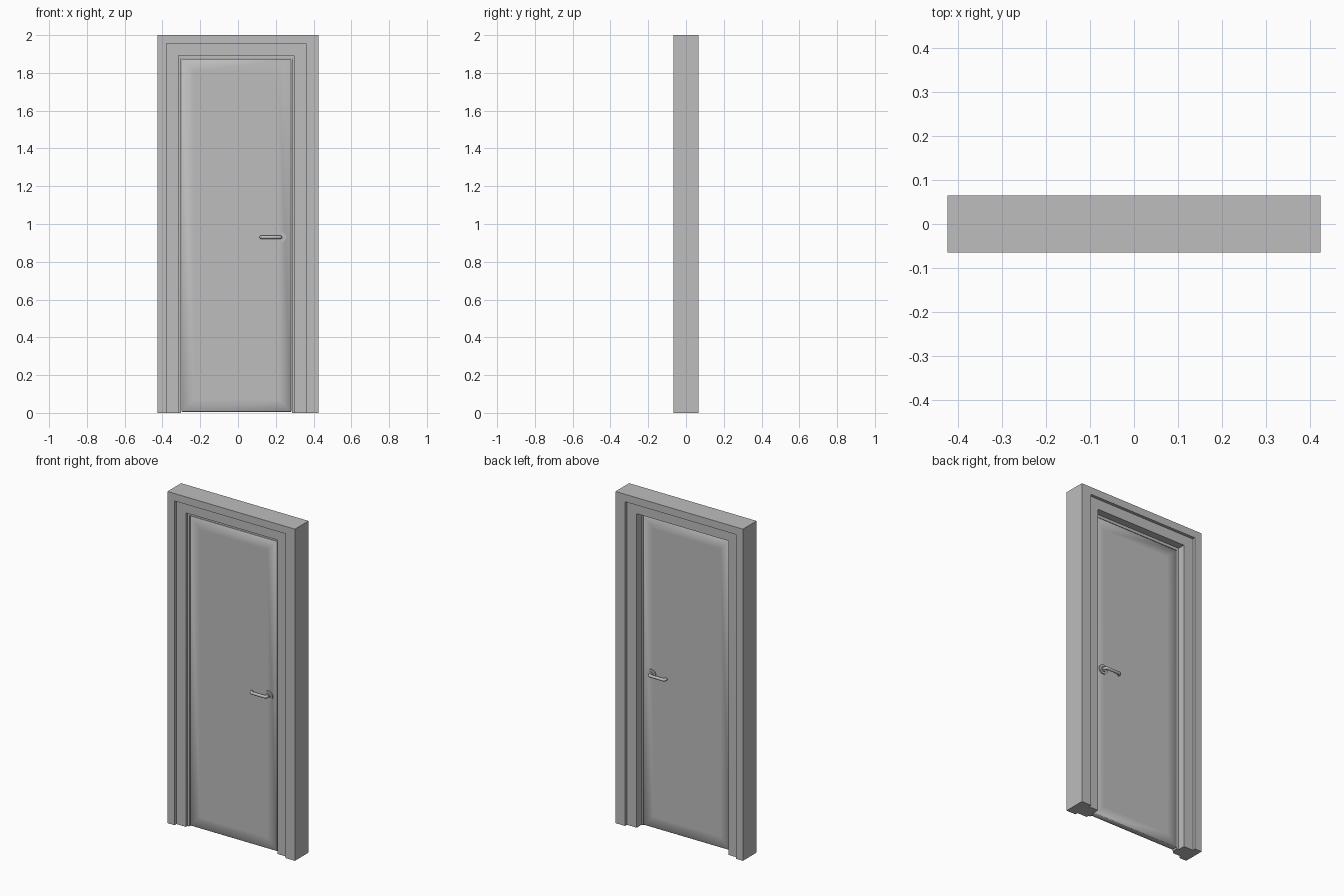
import bpy, bmesh, math
from mathutils import Vector

if "Cube" in bpy.data.objects:
    bpy.data.objects.remove(bpy.data.objects["Cube"])

grey = bpy.data.materials.new("neutral grey")
grey.diffuse_color = (0.51, 0.51, 0.51, 1)
grey.use_nodes = True
grey.node_tree.nodes["Principled BSDF"].inputs["Base Color"].default_value = grey.diffuse_color


def add_object(name, bm):
    bmesh.ops.recalc_face_normals(bm, faces=bm.faces)
    me = bpy.data.meshes.new(name)
    bm.to_mesh(me)
    bm.free()
    me.materials.append(grey)
    ob = bpy.data.objects.new(name, me)
    bpy.context.collection.objects.link(ob)
    return ob


def door_frame(name, outer, inner, y0, y1):
    """Upside-down U; outer and inner are (left, right, top)."""
    (a, b, t), (c, d, u) = outer, inner
    outline = [(a, 0), (a, t), (b, t), (b, 0), (d, 0), (d, u), (c, u), (c, 0)]
    bm = bmesh.new()
    face = bm.faces.new([bm.verts.new((x, y0, z)) for x, z in outline])
    ext = bmesh.ops.extrude_face_region(bm, geom=[face])
    moved = [v for v in ext["geom"] if isinstance(v, bmesh.types.BMVert)]
    bmesh.ops.translate(bm, verts=moved, vec=(0, y1 - y0, 0))
    return add_object(name, bm)


# Nested frames: wall surround, recessed jamb, thin stop around the leaf
wall = (-0.425, 0.425, 2.0)
opening = (-0.378, 0.361, 1.955)
jamb = (-0.315, 0.296, 1.893)
stop = (-0.302, 0.285, 1.876)
door_frame("wall_surround", wall, opening, -0.065, 0.065)
door_frame("jamb_frame", opening, jamb, -0.047, 0.047)
door_frame("door_stop", jamb, stop, -0.032, 0.002)

# Door leaf: softly shaded towards its edges
x0, x1, z0, z1 = -0.299, 0.282, 0.006, 1.873
y_front, y_back = -0.03, 0.005
bm = bmesh.new()
bmesh.ops.create_cube(bm, size=1)
for v in bm.verts:
    v.co = (x0 if v.co.x < 0 else x1, y_front if v.co.y < 0 else y_back,
            z0 if v.co.z < 0 else z1)
bmesh.ops.bevel(bm, geom=bm.edges[:], offset=0.002, segments=1, affect='EDGES')
panels = [f for f in bm.faces if abs(f.normal.y) > 0.9]
bmesh.ops.inset_individual(bm, faces=panels, thickness=0.09)
leaf = add_object("door_leaf", bm)
for p in leaf.data.polygons:
    p.use_smooth = True


def cylinder(name, center, radius, depth, side):
    bpy.ops.mesh.primitive_cylinder_add(
        vertices=24, radius=radius, depth=depth, rotation=(math.pi / 2, 0, 0),
        location=(center[0], center[1] + side * depth / 2, center[2]))
    ob = bpy.context.object
    ob.name = name
    ob.data.materials.append(grey)
    bpy.ops.object.shade_smooth_by_angle()


def lever(name, points, radius):
    cu = bpy.data.curves.new(name, 'CURVE')
    cu.dimensions = '3D'
    cu.bevel_depth = radius
    cu.bevel_resolution = 3
    cu.use_fill_caps = True
    sp = cu.splines.new('POLY')
    sp.points.add(len(points) - 1)
    for p, co in zip(sp.points, points):
        p.co = (*co, 1)
    cu.materials.append(grey)
    bpy.context.collection.objects.link(bpy.data.objects.new(name, cu))


# Handle on each face: round plate, neck and lever with a returned tip
hx, hz = 0.225, 0.93
for label, side, y in (("front", -1, y_front), ("back", 1, y_back)):
    cylinder(label + "_handle_plate", (hx, y, hz), 0.029, 0.006, side)
    cylinder(label + "_handle_collar", (hx, y + side * 0.006, hz), 0.016, 0.006, side)
    path = [(hx, 0.0), (hx, 0.018), (hx - 0.003, 0.024), (hx - 0.009, 0.026),
            (0.132, 0.026), (0.126, 0.024), (0.123, 0.018), (0.123, 0.01)]
    lever(label + "_handle_lever", [(x, y + side * d, hz) for x, d in path], 0.009)
